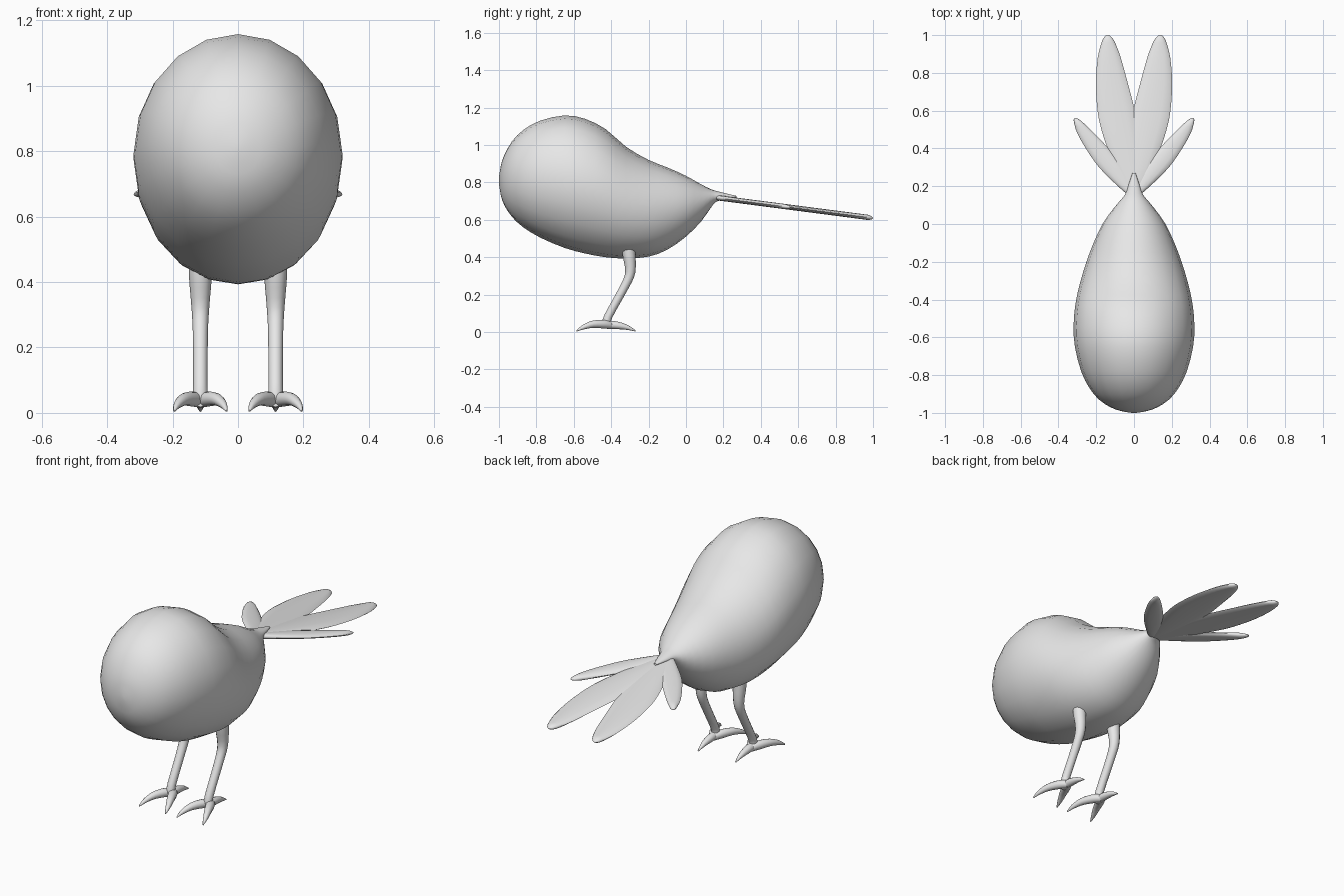
import bpy
import bmesh
from math import cos, sin, pi, radians
from mathutils import Vector

cube = bpy.data.objects.get("Cube")
if cube:
    bpy.data.objects.remove(cube, do_unlink=True)

grey = bpy.data.materials.new("plain_grey")
grey.use_nodes = True
colour = (0.8, 0.8, 0.8, 1)
grey.diffuse_color = colour
grey.node_tree.nodes["Principled BSDF"].inputs["Base Color"].default_value = colour


def smooth_rows(rows, steps):
    """Resample rows of numbers along a smooth curve through them."""
    pts = [Vector(r) for r in rows]
    out = []
    for i in range(len(pts) - 1):
        a, b, c = pts[max(i - 1, 0)], pts[i], pts[i + 1]
        d = pts[min(i + 2, len(pts) - 1)]
        for k in range(steps):
            t = k / steps
            out.append(b + (c - a) * (t / 2) + (2 * a - 5 * b + 4 * c - d) * (t * t / 2)
                       + (3 * b - a - 3 * c + d) * (t ** 3 / 2))
    return out + [pts[-1]]


def loft(name, rings, sides):
    """Skin elliptical rings given as (centre, half axis, half axis)."""
    bm = bmesh.new()
    loops = []
    for centre, u, v in rings:
        loops.append([bm.verts.new(centre + u * cos(2 * pi * k / sides) + v * sin(2 * pi * k / sides))
                      for k in range(sides)])
    for a, b in zip(loops, loops[1:]):
        for k in range(sides):
            n = (k + 1) % sides
            bm.faces.new((a[k], a[n], b[n], b[k]))
    bm.faces.new(loops[0])
    bm.faces.new(loops[-1])
    bmesh.ops.recalc_face_normals(bm, faces=bm.faces[:])
    mesh = bpy.data.meshes.new(name)
    bm.to_mesh(mesh)
    bm.free()
    mesh.materials.append(grey)
    ob = bpy.data.objects.new(name, mesh)
    bpy.context.collection.objects.link(ob)
    bpy.ops.object.select_all(action='DESELECT')
    ob.select_set(True)
    bpy.context.view_layer.objects.active = ob
    bpy.ops.object.shade_smooth_by_angle(angle=radians(60))
    return ob


def limb(name, rows, side):
    """Tapered tube through rows of (x, y, z, radius)."""
    pts = smooth_rows([(side * x, y, z, r) for x, y, z, r in rows], 3)
    rings = []
    for i, p in enumerate(pts):
        along = (pts[min(i + 1, len(pts) - 1)] - pts[max(i - 1, 0)]).to_3d().normalized()
        ref = Vector((1, 0, 0))
        u = (ref - along * ref.dot(along)).normalized()
        rings.append((p.to_3d(), u * p[3], along.cross(u) * p[3]))
    loft(name, rings, 12)


def feather(name, rows, side):
    """Thin blade through rows of (y, inner x, outer x), sloping down to the back."""
    pts = smooth_rows(rows, 3)
    rings = []
    for y, inner, outer in pts:
        half = (outer - inner) / 2
        centre = Vector((side * (inner + outer) / 2, y, 0.72 - 0.13 * (y - 0.15)))
        rings.append((centre, Vector((half, 0, 0)), Vector((0, 0, min(0.014, half * 0.5)))))
    loft(name, rings, 12)


# Body with head and pointed rump: y, top z, bottom z, half width
body_rows = [
    (-1.0, .825, .795, .012), (-.99, .89, .73, .07), (-.97, .95, .675, .125),
    (-.93, 1.02, .615, .185), (-.87, 1.08, .56, .235), (-.78, 1.13, .505, .28),
    (-.65, 1.158, .45, .313), (-.54, 1.14, .42, .32), (-.43, 1.085, .4, .311),
    (-.32, .99, .393, .288), (-.2, .92, .403, .252), (-.1, .88, .44, .214),
    (0, .835, .51, .167), (.08, .79, .59, .11), (.13, .765, .66, .068),
    (.16, .755, .695, .045), (.21, .742, .712, .028), (.27, .728, .718, .008)]
body_rings = []
for y, top, low, wide in smooth_rows(body_rows, 2):
    body_rings.append((Vector((0, y, (top + low) / 2)), Vector((wide, 0, 0)),
                       Vector((0, 0, (top - low) / 2))))
loft("body", body_rings, 20)

# Tail feathers
long_rows = [(.14, -.015, .015), (.25, -.05, .08), (.4, -.04, .14), (.52, -.02, .178),
             (.62, 0, .195), (.75, .034, .202), (.88, .07, .192), (.96, .1, .172),
             (.99, .12, .157), (1.0, .134, .144)]
short_rows = [(.14, -.01, .015), (.2, .0, .085), (.3, .05, .185), (.4, .135, .255),
              (.48, .21, .3), (.53, .262, .316), (.553, .29, .319), (.56, .302, .314)]

# Legs and feet
leg_rows = [(.115, -.31, .5, .036), (.115, -.305, .42, .035), (.115, -.298, .32, .027),
            (.115, -.33, .24, .023), (.115, -.415, .085, .022), (.115, -.425, .04, .024)]
front_toe = [(0, -.4, .035, .02), (.022, -.44, .042, .023), (.05, -.5, .041, .019),
             (.07, -.55, .025, .012), (.08, -.585, .006, .003)]
back_toe = [(0, -.44, .038, .02), (0, -.38, .037, .021), (0, -.32, .026, .014),
            (0, -.27, .006, .003)]

for side, label in ((1, "left"), (-1, "right")):
    feather(label + "_long_tail_feather", long_rows, side)
    feather(label + "_short_tail_feather", short_rows, side)
    limb(label + "_leg", leg_rows, side)
    limb(label + "_back_toe", [(.115 + x, y, z, r) for x, y, z, r in back_toe], side)
    for spread, place in ((1, "outer"), (-1, "inner")):
        limb(label + "_" + place + "_toe",
             [(.115 + spread * x, y, z, r) for x, y, z, r in front_toe], side)
